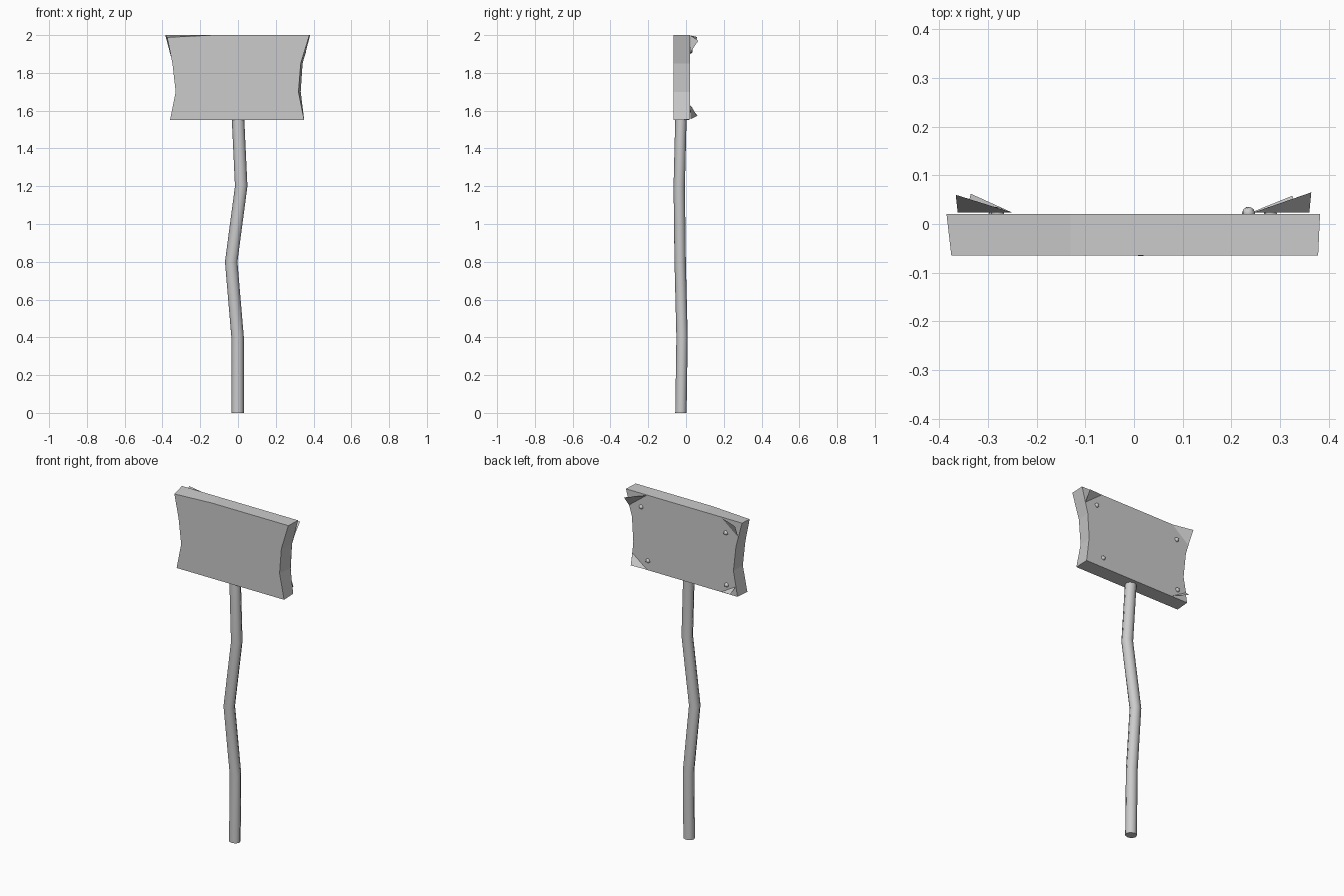
import bpy, bmesh, math
from mathutils import Vector

if "Cube" in bpy.data.objects:
    bpy.data.objects.remove(bpy.data.objects["Cube"])


def finish(name, bm, smooth=None, fix=True):
    if fix:
        bmesh.ops.recalc_face_normals(bm, faces=bm.faces)
    me = bpy.data.meshes.new(name)
    bm.to_mesh(me)
    bm.free()
    ob = bpy.data.objects.new(name, me)
    bpy.context.collection.objects.link(ob)
    if smooth:
        bpy.ops.object.select_all(action='DESELECT')
        ob.select_set(True)
        bpy.context.view_layer.objects.active = ob
        bpy.ops.object.shade_smooth_by_angle(angle=math.radians(smooth))
    return ob


def loft(name, rings, smooth=None):
    bm = bmesh.new()
    vs = [[bm.verts.new(p) for p in r] for r in rings]
    n = len(vs[0])
    for a, b in zip(vs, vs[1:]):
        for i in range(n):
            j = (i + 1) % n
            bm.faces.new((a[i], a[j], b[j], b[i]))
    bm.faces.new(vs[0][::-1])
    bm.faces.new(vs[-1])
    return finish(name, bm, smooth)


# crooked post: centre x, y, z of each octagonal ring
path = [(-0.002, -0.027, 0), (-0.002, -0.021, 0.4), (-0.036, -0.031, 0.8),
        (0.017, -0.036, 1.2), (0, -0.027, 1.56)]
rings = []
for x, y, z in path:
    rings.append([(x + 0.033 * math.cos(i * math.pi / 4),
                   y + 0.030 * math.sin(i * math.pi / 4), z) for i in range(8)])
loft("post", rings, 50)

# board: warped outline, front slightly different from back
front = [(-0.36, 1.55), (0.35, 1.55), (0.32, 1.7), (0.332, 1.85), (0.378, 2.0),
         (-0.13, 2.0), (-0.375, 1.988), (-0.347, 1.85), (-0.33, 1.7)]
back = [(-0.355, 1.552), (0.35, 1.553), (0.332, 1.7), (0.342, 1.85), (0.382, 2.0),
        (-0.13, 2.0), (-0.385, 2.0), (-0.345, 1.85), (-0.328, 1.7)]
loft("board", [[(x, -0.065, z) for x, z in front], [(x, 0.021, z) for x, z in back]])

# backing sheet: each corner has two fold points and a peeled tip (x, y, z)
corners = [
    ((-0.345, 1.61), (-0.25, 1.555), (-0.335, 0.062, 1.575)),
    ((0.24, 1.555), (0.338, 1.63), (0.325, 0.058, 1.572)),
    ((0.36, 1.91), (0.245, 1.998), (0.364, 0.065, 1.97)),
    ((-0.25, 1.998), (-0.362, 1.91), (-0.366, 0.06, 1.99)),
]
sides = [[], [(0.332, 1.7), (0.341, 1.85)], [], [(-0.344, 1.85), (-0.328, 1.7)]]
bm = bmesh.new()
outline, flaps = [], []
for (a, b, tip), side in zip(corners, sides):
    va, vb = [bm.verts.new((p[0], 0.0235, p[1])) for p in (a, b)]
    flaps.append((va, bm.verts.new(tip), vb))
    outline += [va, vb] + [bm.verts.new((x, 0.0235, z)) for x, z in side]
bm.faces.new(outline[::-1])
for va, vt, vb in flaps:
    bm.faces.new((va, vb, vt))
finish("backing_sheet", bm)

# round screw heads on the back
for i, (x, z) in enumerate([(0.28, 1.92), (0.235, 1.61), (-0.28, 1.915), (-0.285, 1.605)]):
    bm = bmesh.new()
    bmesh.ops.create_icosphere(bm, subdivisions=1, radius=0.015)
    bmesh.ops.translate(bm, verts=bm.verts, vec=Vector((x, 0.022, z)))
    finish(f"screw_{i + 1}", bm, 60)
